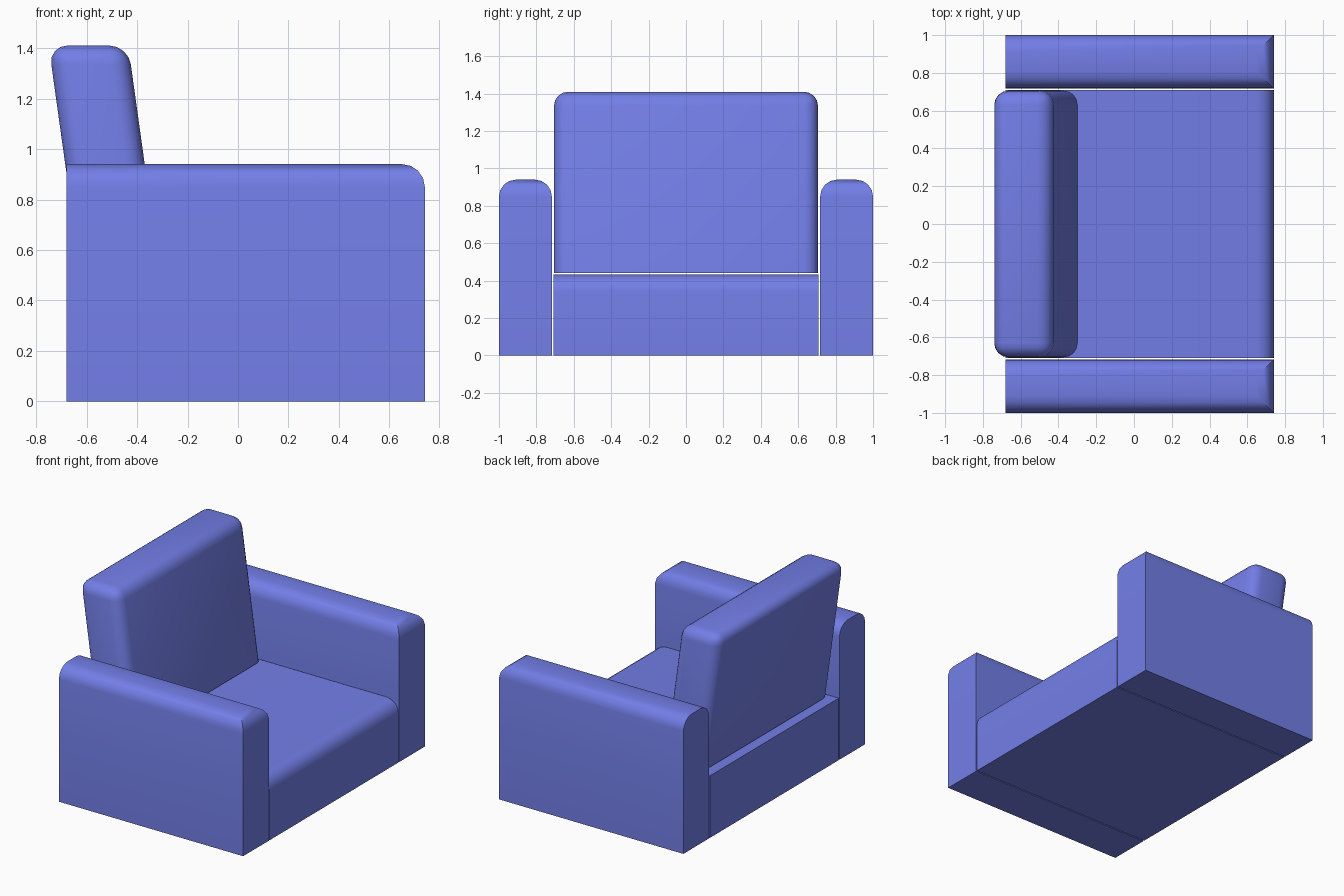
import bpy, bmesh

if "Cube" in bpy.data.objects:
    bpy.data.objects.remove(bpy.data.objects["Cube"])

fabric = bpy.data.materials.new("blue_fabric")
fabric.diffuse_color = (0.17, 0.21, 0.8, 1)
fabric.use_nodes = True
fabric.node_tree.nodes["Principled BSDF"].inputs["Base Color"].default_value = fabric.diffuse_color


def padded_box(name, x, y, z, pick, radius, lean=0.0):
    """Box whose picked edges are rounded; lean shifts the top in x."""
    bm = bmesh.new()
    bmesh.ops.create_cube(bm, size=1)
    for v in bm.verts:
        top = v.co.z > 0
        v.co = [r[int(c > 0)] for r, c in zip((x, y, z), v.co)]
        if top:
            v.co.x += lean
    mid_z = sum(z) / 2
    mid_x = sum(x) / 2
    edges = [e for e in bm.edges if pick(e, mid_x, mid_z)]
    bmesh.ops.bevel(bm, geom=edges, offset=radius, offset_type='OFFSET',
                    segments=4, profile=0.5, affect='EDGES')
    bmesh.ops.recalc_face_normals(bm, faces=bm.faces)
    mesh = bpy.data.meshes.new(name)
    bm.to_mesh(mesh)
    bm.free()
    mesh.materials.append(fabric)
    obj = bpy.data.objects.new(name, mesh)
    bpy.context.collection.objects.link(obj)
    bpy.ops.object.select_all(action='DESELECT')
    obj.select_set(True)
    bpy.context.view_layer.objects.active = obj
    bpy.ops.object.shade_smooth_by_angle(angle=0.6)
    return obj


# Edge choices for rounding
def top_except_rear(e, mx, mz):
    return all(v.co.z > mz for v in e.verts) and any(v.co.x > mx for v in e.verts)


def top_front(e, mx, mz):
    return all(v.co.z > mz and v.co.x > mx for v in e.verts)


def all_but_bottom(e, mx, mz):
    return any(v.co.z > mz for v in e.verts)


# Armrests on both sides
for side, y in (("left", (-1.0, -0.717)), ("right", (0.717, 1.0))):
    padded_box(side + "_armrest", (-0.68, 0.74), y, (0, 0.94), top_except_rear, 0.09)

# Seat block with a rounded front edge
padded_box("seat", (-0.68, 0.74), (-0.709, 0.709), (0, 0.432), top_front, 0.09)

# Leaning backrest cushion
padded_box("backrest", (-0.615, -0.3), (-0.706, 0.706), (0.44, 1.41),
           all_but_bottom, 0.075, lean=-0.135)
